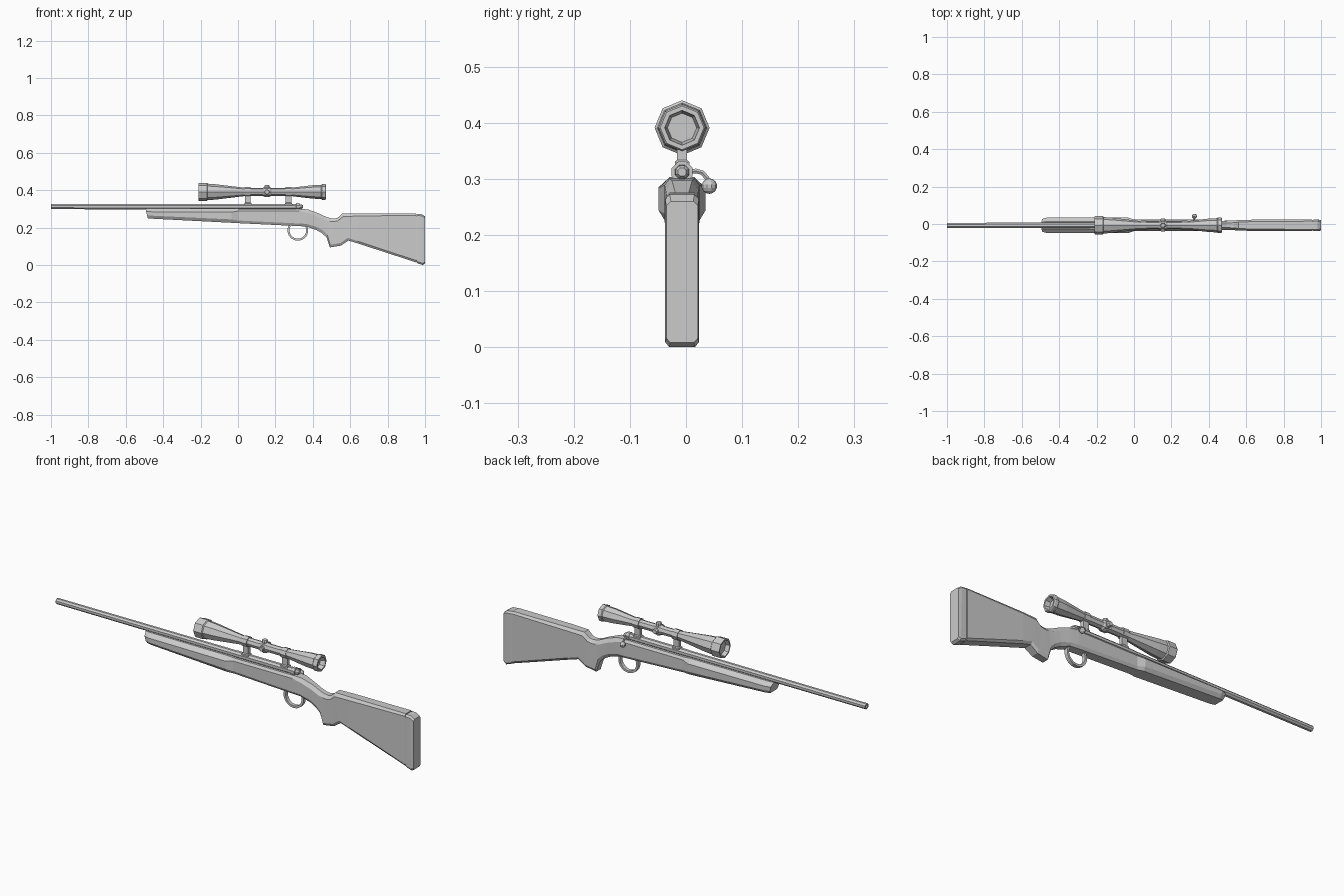
import bpy, bmesh, math
from mathutils import Vector

YC = -0.007   # centre plane of the rifle (the bolt knob sticks out on +y)


def loft(name, rings, caps=True):
    """Skin a list of equal-length point rings, closing both ends."""
    bm = bmesh.new()
    loops = [[bm.verts.new(p) for p in ring] for ring in rings]
    n = len(loops[0])
    for a, b in zip(loops, loops[1:]):
        for i in range(n):
            j = (i + 1) % n
            bm.faces.new((a[i], a[j], b[j], b[i]))
    if caps:
        bm.faces.new(loops[0])
        bm.faces.new(loops[-1])
    bmesh.ops.recalc_face_normals(bm, faces=bm.faces)
    mesh = bpy.data.meshes.new(name)
    bm.to_mesh(mesh)
    bm.free()
    ob = bpy.data.objects.new(name, mesh)
    bpy.context.collection.objects.link(ob)
    return ob


def lathe(name, profile, origin, axis='X', sides=8, turn=0.0):
    """Low-poly turned part: profile is (distance along axis, radius)."""
    o = Vector(origin)
    rings = []
    for d, r in profile:
        ring = []
        for i in range(sides):
            a = 2 * math.pi * i / sides + turn
            c, s = r * math.cos(a), r * math.sin(a)
            v = {'X': (d, c, s), 'Y': (c, d, s), 'Z': (c, s, d)}[axis]
            ring.append(o + Vector(v))
        rings.append(ring)
    return loft(name, rings)


def box(name, x0, x1, hw, z0, z1, flare=0.0):
    ring = lambda z, f: [(x0 - f, YC - hw - f, z), (x1 + f, YC - hw - f, z),
                         (x1 + f, YC + hw + f, z), (x0 - f, YC + hw + f, z)]
    return loft(name, [ring(z0, flare), ring(z0 + 0.008, flare), ring(z0 + 0.012, 0), ring(z1, 0)])


def section(xt, xb, zt, zb, w, wt, wb, ct, cb):
    """Chamfered cross-section, slanted from xt at the top to xb at the bottom."""
    half = [(wt, zt), (w, zt - ct), (w, zb + cb), (wb, zb)]
    pts = half + [(-y, z) for y, z in reversed(half)]
    return [(xt + (xb - xt) * (zt - z) / (zt - zb), YC + y, z) for y, z in pts]


# stock: wide fore-end, slim action area, pistol grip, butt
loft("stock", [section(*s) for s in (
    (-0.495, -0.482, 0.303, 0.250, 0.034, 0.018, 0.026, 0.018, 0.014),
    (-0.465, -0.460, 0.303, 0.248, 0.042, 0.020, 0.030, 0.018, 0.016),
    (-0.035, -0.035, 0.303, 0.226, 0.042, 0.022, 0.031, 0.020, 0.018),
    (0.000, 0.000, 0.301, 0.224, 0.031, 0.023, 0.024, 0.012, 0.014),
    (0.330, 0.330, 0.301, 0.208, 0.031, 0.022, 0.022, 0.012, 0.014),
    (0.375, 0.365, 0.297, 0.206, 0.029, 0.018, 0.020, 0.018, 0.014),
    (0.435, 0.420, 0.275, 0.187, 0.025, 0.012, 0.016, 0.018, 0.016),
    (0.470, 0.450, 0.258, 0.170, 0.024, 0.012, 0.016, 0.018, 0.016),
    (0.495, 0.473, 0.250, 0.148, 0.024, 0.012, 0.016, 0.016, 0.016),
    (0.515, 0.491, 0.248, 0.094, 0.025, 0.013, 0.017, 0.016, 0.014),
    (0.533, 0.550, 0.253, 0.104, 0.026, 0.014, 0.018, 0.016, 0.014),
    (0.558, 0.590, 0.275, 0.131, 0.028, 0.017, 0.020, 0.016, 0.014),
    (0.640, 0.640, 0.276, 0.116, 0.030, 0.020, 0.022, 0.014, 0.012),
    (0.953, 0.953, 0.276, 0.014, 0.030, 0.022, 0.023, 0.010, 0.010),
)])

# butt pad with softened rear corners
loft("butt_pad", [section(*s) for s in (
    (0.950, 0.950, 0.270, 0.020, 0.027, 0.020, 0.020, 0.010, 0.010),
    (0.960, 0.960, 0.274, 0.009, 0.030, 0.022, 0.023, 0.009, 0.009),
    (0.982, 0.988, 0.272, 0.000, 0.030, 0.022, 0.023, 0.009, 0.009),
    (1.000, 1.000, 0.260, 0.008, 0.028, 0.020, 0.021, 0.008, 0.008),
)])

# barrel with a shallow muzzle bore, receiver and bolt
EIGHTH = math.pi / 8
AXIS_Z = 0.312
lathe("barrel", [(-0.985, 0.006), (-1.0, 0.008), (-1.0, 0.0145), (0.02, 0.016)],
      (0, YC, AXIS_Z), turn=EIGHTH)
lathe("receiver", [(-0.01, 0.016), (0.0, 0.017), (0.31, 0.017), (0.312, 0.020), (0.33, 0.020)],
      (0, YC, AXIS_Z), turn=EIGHTH)
lathe("bolt_shroud", [(0.32, 0.014), (0.34, 0.013), (0.347, 0.008)],
      (0, YC, AXIS_Z), turn=EIGHTH)

# bolt handle: bent arm in the y-z plane and round knob
arm = [(0.0, 0.312), (0.018, 0.314), (0.029, 0.311), (0.037, 0.302), (0.042, 0.290)]
rings = []
for i, (y, z) in enumerate(arm):
    a, b = arm[max(i - 1, 0)], arm[min(i + 1, len(arm) - 1)]
    t = Vector((0, b[0] - a[0], b[1] - a[1])).normalized()
    nrm = Vector((0, -t.z, t.y))
    rings.append([Vector((0.322, y, z)) + 0.0048 * (Vector((math.cos(k), 0, 0)) + nrm * math.sin(k))
                  for k in [j * math.pi / 3 for j in range(6)]])
loft("bolt_handle", rings)
bpy.ops.mesh.primitive_uv_sphere_add(segments=10, ring_count=7, radius=0.0138,
                                     location=(0.323, 0.0415, 0.287))
bpy.context.object.name = "bolt_knob"

# trigger guard: flat band bent into a U
rings = []
for i in range(13):
    a = math.radians(150 + 240 * i / 12)
    c, s = math.cos(a), math.sin(a)
    o = (0.32 + 0.056 * c, 0.186 + 0.056 * s)
    n = (0.32 + 0.045 * c, 0.186 + 0.045 * s)
    rings.append([(o[0], YC - 0.009, o[1]), (o[0], YC + 0.009, o[1]),
                  (n[0], YC + 0.009, n[1]), (n[0], YC - 0.009, n[1])])
loft("trigger_guard", rings)

# scope: octagonal turned tube, recessed lenses at both ends
SCOPE = (0, YC, 0.391)
lathe("scope_tube", [
    (-0.190, 0.036), (-0.211, 0.040), (-0.211, 0.047), (-0.206, 0.049), (-0.166, 0.049),
    (-0.162, 0.044), (-0.120, 0.041), (0.030, 0.023), (0.075, 0.021), (0.250, 0.021),
    (0.290, 0.023), (0.400, 0.036), (0.445, 0.038), (0.449, 0.042), (0.466, 0.042),
    (0.470, 0.039), (0.470, 0.031), (0.445, 0.026)], SCOPE)

# scope mounts with clamp rings
for label, x in (("front", 0.053), ("rear", 0.270)):
    box("mount_" + label, x - 0.015, x + 0.015, 0.009, 0.322, 0.378, 0.004)
    lathe("mount_ring_" + label, [(x - 0.015, 0.021), (x - 0.015, 0.026),
                                  (x + 0.015, 0.026), (x + 0.015, 0.021)], SCOPE)

# adjustment turrets: saddle, vertical and sideways knobs
lathe("turret_saddle", [(0.132, 0.021), (0.138, 0.025), (0.172, 0.025), (0.178, 0.021)], SCOPE)
for label, axis, low in (("vertical", 'Z', -0.028), ("side", 'Y', -0.033)):
    lathe("turret_" + label, [(low, 0.011), (low + 0.003, 0.014), (0.0, 0.014),
                              (0.032, 0.014), (0.036, 0.011)],
          (0.155, YC, SCOPE[2]), axis, turn=EIGHTH)
